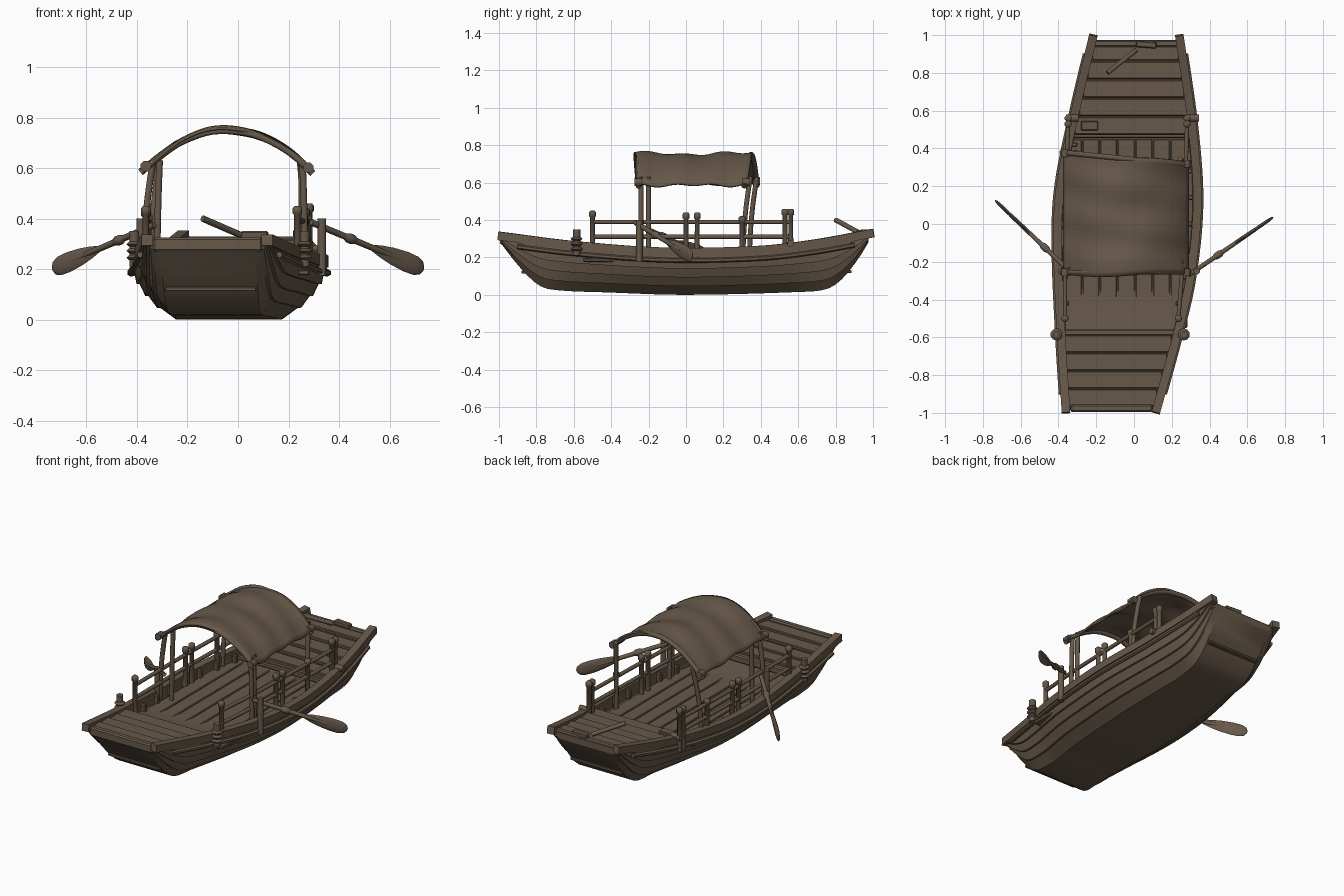
import bpy, bmesh, math
from mathutils import Vector

cube = bpy.data.objects.get("Cube")
if cube:
    bpy.data.objects.remove(cube)

wood = bpy.data.materials.new("weathered brown wood")
wood.use_nodes = True
COLOUR = (0.135, 0.098, 0.068, 1)
wood.diffuse_color = COLOUR
bsdf = next(n for n in wood.node_tree.nodes if n.type == 'BSDF_PRINCIPLED')
bsdf.inputs["Base Color"].default_value = COLOUR
bsdf.inputs["Roughness"].default_value = 0.8


def finish(name, bm, angle=35):
    bmesh.ops.recalc_face_normals(bm, faces=bm.faces)
    mesh = bpy.data.meshes.new(name)
    bm.to_mesh(mesh)
    bm.free()
    mesh.materials.append(wood)
    ob = bpy.data.objects.new(name, mesh)
    bpy.context.collection.objects.link(ob)
    bpy.ops.object.select_all(action='DESELECT')
    ob.select_set(True)
    bpy.context.view_layer.objects.active = ob
    bpy.ops.object.shade_smooth_by_angle(angle=math.radians(angle))
    return ob


def loft(name, rings, angle=35, closed=True):
    """Skin a list of equal-length rings and cap both ends."""
    bm = bmesh.new()
    rows = [[bm.verts.new(p) for p in ring] for ring in rings]
    n = len(rows[0])
    for a, b in zip(rows, rows[1:]):
        for i in range(n if closed else n - 1):
            j = (i + 1) % n
            bm.faces.new((a[i], a[j], b[j], b[i]))
    if closed:
        bm.faces.new(rows[0])
        bm.faces.new(rows[-1])
    return finish(name, bm, angle)


def pole(name, points, radius, sides=10, up=(0, 0, 1), flat=1.0):
    """Sweep a round or flattened section along points; radius may be a list."""
    pts = [Vector(p) for p in points]
    radii = radius if isinstance(radius, list) else [radius] * len(pts)
    rings = []
    for i, p in enumerate(pts):
        d = (pts[min(i + 1, len(pts) - 1)] - pts[max(i - 1, 0)]).normalized()
        ref = Vector(up) if abs(d.dot(Vector(up))) < 0.95 else Vector((0, 1, 0))
        side = d.cross(ref).normalized()
        top = side.cross(d)
        ring = []
        for k in range(sides):
            a = math.tau * (k + 0.5) / sides
            ring.append(p + side * math.cos(a) * radii[i] * flat + top * math.sin(a) * radii[i])
        rings.append(ring)
    return loft(name, rings, 50)


def box(name, centre, size, turn=0.0):
    bm = bmesh.new()
    bmesh.ops.create_cube(bm, size=1)
    for v in bm.verts:
        v.co = Vector(v.co[i] * size[i] for i in range(3))
    bmesh.ops.bevel(bm, geom=bm.edges[:], offset=min(size) * 0.2, segments=1, affect='EDGES')
    ob = finish(name, bm)
    ob.location, ob.rotation_euler.z = centre, turn
    return ob


def curve_of(table):
    """Smooth interpolation through (position, value) pairs."""
    def slope(i):
        a, b = table[max(i - 1, 0)], table[min(i + 1, len(table) - 1)]
        return (b[1] - a[1]) / (b[0] - a[0])

    def value(y):
        y = min(max(y, table[0][0]), table[-1][0])
        i = max(k for k in range(len(table) - 1) if table[k][0] <= y)
        (y0, v0), (y1, v1) = table[i], table[i + 1]
        h = y1 - y0
        t = (y - y0) / h
        return (v0 * (1 + 2 * t) * (1 - t) ** 2 + v1 * t * t * (3 - 2 * t)
                + h * slope(i) * t * (1 - t) ** 2 + h * slope(i + 1) * t * t * (t - 1))
    return value


# Hull lines: rim on each side, sheer height and keel height along the length
rim_r = curve_of([(-1, -.385), (-.6, -.41), (-.1, -.43), (.2, -.415), (.6, -.335), (1, -.24)])
rim_l = curve_of([(-1, .14), (-.6, .25), (-.3, .32), (.1, .36), (.5, .335), (1, .265)])
sheer = curve_of([(-1, .32), (-.6, .27), (-.1, .235), (.4, .245), (.7, .28), (1, .335)])
keel = curve_of([(-.985, .27), (-.9, .16), (-.8, .06), (-.72, .028), (-.4, .012), (0, 0),
                 (.6, .015), (.75, .03), (.83, .08), (.92, .19), (.975, .28)])
BOW, STERN = -0.575, 0.47


def deck(y):
    return sheer(y) - (0.012 if y < BOW or y > STERN else 0.055)


def hull_section(y):
    l, r, zt, zb = rim_l(y), rim_r(y), sheer(y), keel(y)
    mid, half = (l + r) / 2, (l - r) / 2
    low = 0.22 / 0.395 if abs(y) < .6 else 0.56 + 0.2 * (abs(y) - .6) / .4
    planks = 5
    outer = []
    for k in range(planks):
        for t, lap in ((k / planks, 0.012), ((k + 1) / planks, 0.0)):
            wide = low + (1 - low) * math.sin(t * math.pi / 2) ** 0.85
            lap = 0 if k == 0 and t == 0 else lap
            outer.append((half * wide - 0.012 + lap, zb + (zt - zb) * t))
    outer += [(half - 0.045, zt), (half - 0.05, deck(y))]
    return ([(mid + x, y, z) for x, z in outer]
            + [(mid - x, y, z) for x, z in reversed(outer)])


stations = [-.985 + 1.96 * i / 56 for i in range(57)]
stations += [BOW - .002, BOW + .002, STERN - .002, STERN + .002]
loft("hull", [hull_section(y) for y in sorted(stations)], 25)

# Gunwales and rubbing strakes following the rim
ys = [-1 + 2 * i / 40 for i in range(41)]
for side, rim, s in (("left", rim_l, 1), ("right", rim_r, -1)):
    pole(side + "_gunwale", [(rim(y) - s * .025, y, sheer(y) - .005) for y in ys], 0.032, 4)
    pole(side + "_rubbing_strake", [(rim(y) - s * .004, y, sheer(y) - .05) for y in ys[2:-2]], 0.013, 6)


def crosswise(name, y, depth, height, lift, inset=0.04):
    l, r = rim_l(y) - inset, rim_r(y) + inset
    return box(name, ((l + r) / 2, y, deck(y) + lift), (l - r, depth, height))


# Deck planks fore and aft, with the end beams and steps
for i in range(4):
    crosswise(f"bow_plank_{i}", -.92 + i * .095, .09, .02, .002 + .003 * (i % 2))
for i in range(5):
    crosswise(f"stern_plank_{i}", .52 + i * .098, .092, .02, .001 + .003 * (i % 2))
crosswise("bow_beam", -.975, .04, .055, -.008, .05)
crosswise("stern_beam", .955, .035, .05, -.01, .03)
crosswise("bow_step", BOW, .035, .045, .025, .0)
crosswise("stern_step", STERN, .03, .03, .015)
for i in range(7):
    x = -.32 + i * .093
    box(f"floor_plank_{i}", (x, -.05, .186), (.088, 1.0, .02))
# Ledge across the raked bow and the stern
for name, y in (("bow_ledge", -.865), ("stern_ledge", .87)):
    box(name, ((rim_l(y) + rim_r(y)) / 2, y, keel(y)), (.36, .03, .016))


# Side railings leaning with the hull, plus ribs on the inside
def rail_x(s, y):
    return .265 + .03 * y - .05 * max(-y - .2, 0) if s > 0 else -.365 + .03 * max(y, 0)


for side, s in (("left", 1), ("right", -1)):
    run = [-.5 + 1.06 * i / 8 for i in range(9)]
    for label, z in (("top", .39), ("middle", .31)):
        pole(f"{side}_{label}_rail", [(rail_x(s, y), y, z) for y in run], .012, 8)
    for i, (y, top) in enumerate(((-.5, .45), (0, .44), (.06, .44), (.3, .42), (.53, .46), (.56, .46))):
        x = rail_x(s, y)
        pole(f"{side}_rail_post_{i}", [(x, y, .19), (x, y, top - .035), (x, y, top - .03),
                                       (x, y, top - .008), (x, y, top)],
             [.015, .014, .02, .02, .012], 8)
    for i in range(7):
        y = -.42 + i * .14
        edge = (rim_l if s > 0 else rim_r)(y) - s * .06
        box(f"{side}_rib_{i}", (edge, y, .215), (.03, .025, .06))
    # Mooring post with rope lashing by the bow step
    x = rim_l(-.585) + .01 if s > 0 else rim_r(-.585)
    pole(side + "_mooring_post", [(x, -.585, .21), (x, -.585, .35)], .02, 10)
    for z in (.235, .262, .289):
        pole(side + "_lashing", [(x, -.585, z), (x, -.585, z + .01), (x, -.585, z + .02)],
             [.022, .032, .022], 10)
    pole(side + "_stern_cleat", [((rim_l if s > 0 else rim_r)(.56) - s * .05, .56, .275),
                                ((rim_l if s > 0 else rim_r)(.56) + s * .015, .56, .275)], .02, 8)

# Canopy cloth: an arched sheet with soft ripples
ARCH = curve_of([(-.385, .59), (-.31, .652), (-.22, .713), (-.1, .752), (.03, .747),
                 (.12, .717), (.22, .657), (.295, .585)])


def back_edge(x):
    return .385 - .1 * (x + .34)


rings = []
for j in range(25):
    v = j / 24
    ring = []
    for i in range(33):
        x = -.372 + .66 * i / 32
        y = -.27 + .01 * math.sin(x * 9) + v * (back_edge(x) + .27)
        sag = .006 * math.sin(v * 19 + x * 4) + .005 * math.sin(v * 9 - x * 11) - .006 * math.sin(v * math.pi)
        ring.append((x, y, ARCH(x) + sag))
    rings.append(ring)
canopy = loft("canopy", rings, 60, closed=False)
solid = canopy.modifiers.new("thickness", 'SOLIDIFY')
solid.thickness, solid.offset = .012, 0

# Arched ribs under the cloth ends and their bowed posts
xs = [-.385 + .68 * i / 24 for i in range(25)]
pole("front_canopy_rib", [(x, -.255, ARCH(x) - .008) for x in xs], .013, 8)
pole("back_canopy_rib", [(x, back_edge(x) - .01, ARCH(x) - .006) for x in xs], .015, 8)
for name, foot, head in (("front_left", (.265, -.24), (.255, -.24)),
                         ("front_right", (-.375, -.24), (-.335, -.24)),
                         ("inner_left", (.255, -.2), (.25, -.2)),
                         ("inner_right", (-.32, -.2), (-.31, -.2)),
                         ("back_left", (.27, .305), (.245, .345)),
                         ("back_right", (-.345, .34), (-.31, .38))):
    path = []
    for i in range(7):
        t = i / 6
        path.append((foot[0] + (head[0] - foot[0]) * t * t, foot[1] + (head[1] - foot[1]) * t * t,
                     .19 + .44 * t))
    pole(name + "_canopy_post", path, .014, 8)
for x, y in ((-.365, -.255), (.278, -.255), (-.365, .375), (.278, .32)):
    pole("canopy_lashing", [(x, y - .02, ARCH(x)), (x, y + .02, ARCH(x))], .022, 8)

# Oars on outrigged posts: round shaft, collar, then an upright blade
for side, grip, tip in (("left", (.29, -.27, .385), (.735, .035, .2)),
                        ("right", (-.33, -.26, .375), (-.735, .125, .2))):
    a, b = Vector(grip), Vector(tip)
    pole(side + "_oar_shaft", [a, a.lerp(b, .38), a.lerp(b, .8)], [.013, .013, .011], 8)
    pole(side + "_oar_collar", [a.lerp(b, t) for t in (.30, .33, .37, .40)], [.012, .02, .02, .012], 8)
    pole(side + "_oar_blade", [a.lerp(b, t) for t in (.54, .62, .72, .84, .93, .98, 1)],
         [.012, .024, .034, .04, .038, .027, .008], 10, flat=.25)
    x = .332 if side == "left" else -.385
    pole(side + "_oar_post", [(x, -.25, .175), (x, -.25, .4)], .018, 8)

# Tiller stick and block at the stern, and a low hatch
pole("tiller", [(-.14, .8, .4), (.01, .92, .335)], .013, 8)
box("tiller_block", (.065, .95, .335), (.11, .035, .03), -.08)
box("stern_hatch", (-.235, .52, .26), (.09, .05, .02))
